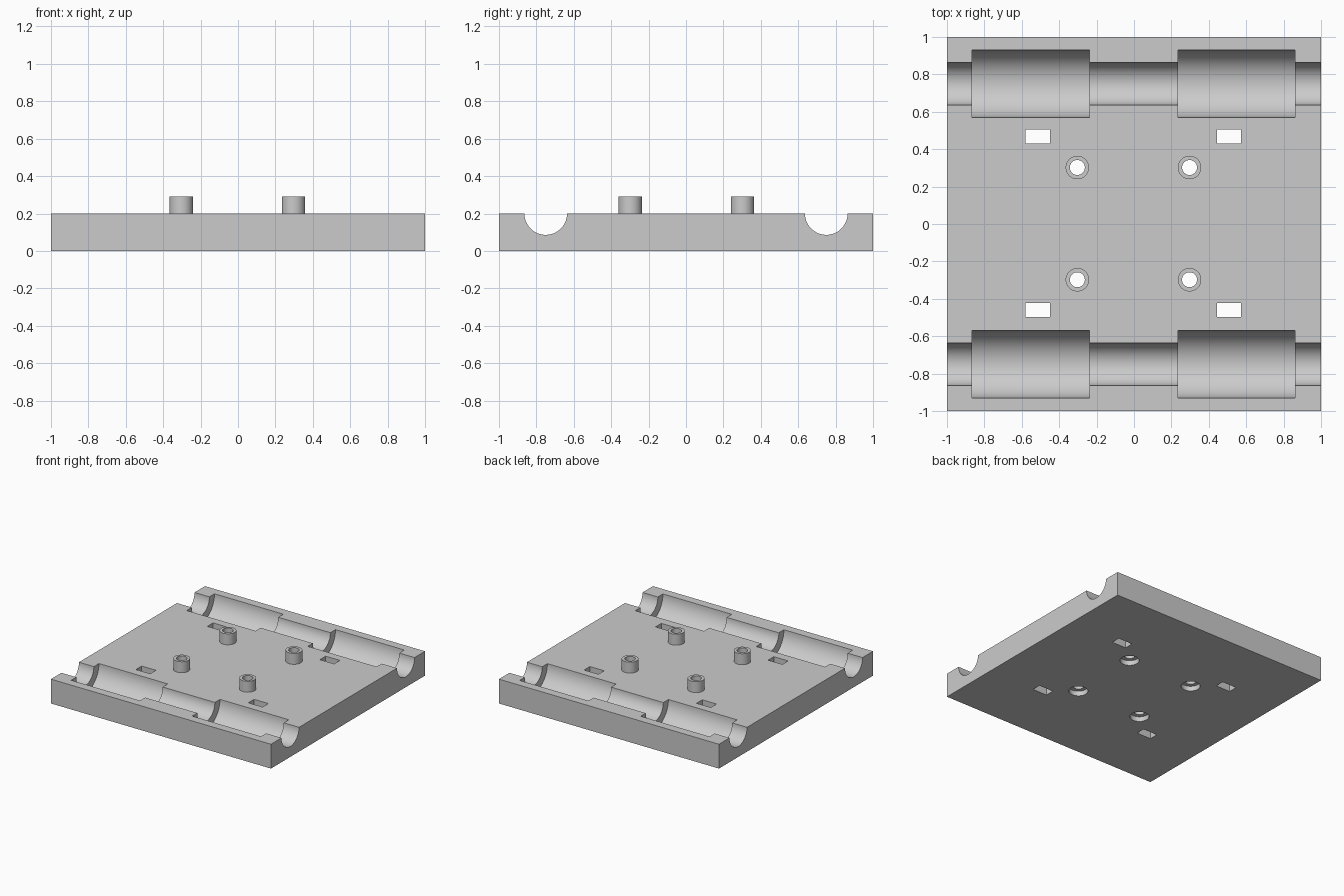
import bpy
from math import pi, radians

cube = bpy.data.objects.get("Cube")
if cube:
    bpy.data.objects.remove(cube, do_unlink=True)

grey = bpy.data.materials.new("light grey")
grey.use_nodes = True
GREY = (0.6, 0.6, 0.6, 1)
grey.diffuse_color = GREY
grey.node_tree.nodes["Principled BSDF"].inputs["Base Color"].default_value = GREY


def box(name, centre, size):
    bpy.ops.mesh.primitive_cube_add(size=1, location=centre)
    ob = bpy.context.object
    ob.name = name
    ob.scale = size
    bpy.ops.object.transform_apply(location=False, rotation=False, scale=True)
    ob.data.materials.append(grey)
    return ob


def rod(name, centre, radius, length, along_x=False):
    bpy.ops.mesh.primitive_cylinder_add(
        vertices=64, radius=radius, depth=length, location=centre,
        rotation=(0, pi / 2 if along_x else 0, 0))
    ob = bpy.context.object
    ob.name = name
    ob.data.materials.append(grey)
    return ob


def combine(target, tool, operation):
    mod = target.modifiers.new(operation.lower(), 'BOOLEAN')
    mod.operation = operation
    mod.solver = 'EXACT'
    mod.object = tool
    bpy.context.view_layer.objects.active = target
    bpy.ops.object.modifier_apply(modifier=mod.name)
    bpy.data.objects.remove(tool, do_unlink=True)


TOP = 0.2
plate = box("bearing_plate", (0, 0, TOP / 2), (2, 2, TOP))

# Rod channels with wider bearing pockets
for side in (-1, 1):
    y = 0.75 * side
    combine(plate, rod("rod_channel", (0, y, TOP), 0.114, 2.4, True), 'DIFFERENCE')
    for x in (-0.552, 0.548):
        combine(plate, rod("bearing_pocket", (x, y, TOP), 0.18, 0.626, True), 'DIFFERENCE')

# Cable tie slots
for x in (-0.514, 0.508):
    for y in (-0.461, 0.467):
        combine(plate, box("tie_slot", (x, y, TOP / 2), (0.13, 0.075, 0.6)), 'DIFFERENCE')

# Hollow bosses with screw head recesses underneath
for x in (-0.303, 0.297):
    for y in (-0.298, 0.302):
        combine(plate, rod("boss", (x, y, 0.195), 0.0625, 0.19), 'UNION')
        combine(plate, rod("screw_hole", (x, y, 0.15), 0.04, 0.6), 'DIFFERENCE')
        combine(plate, rod("head_recess", (x, y, 0), 0.072, 0.08), 'DIFFERENCE')

bpy.ops.object.select_all(action='DESELECT')
plate.select_set(True)
bpy.context.view_layer.objects.active = plate
bpy.ops.object.shade_smooth_by_angle(angle=radians(30))
